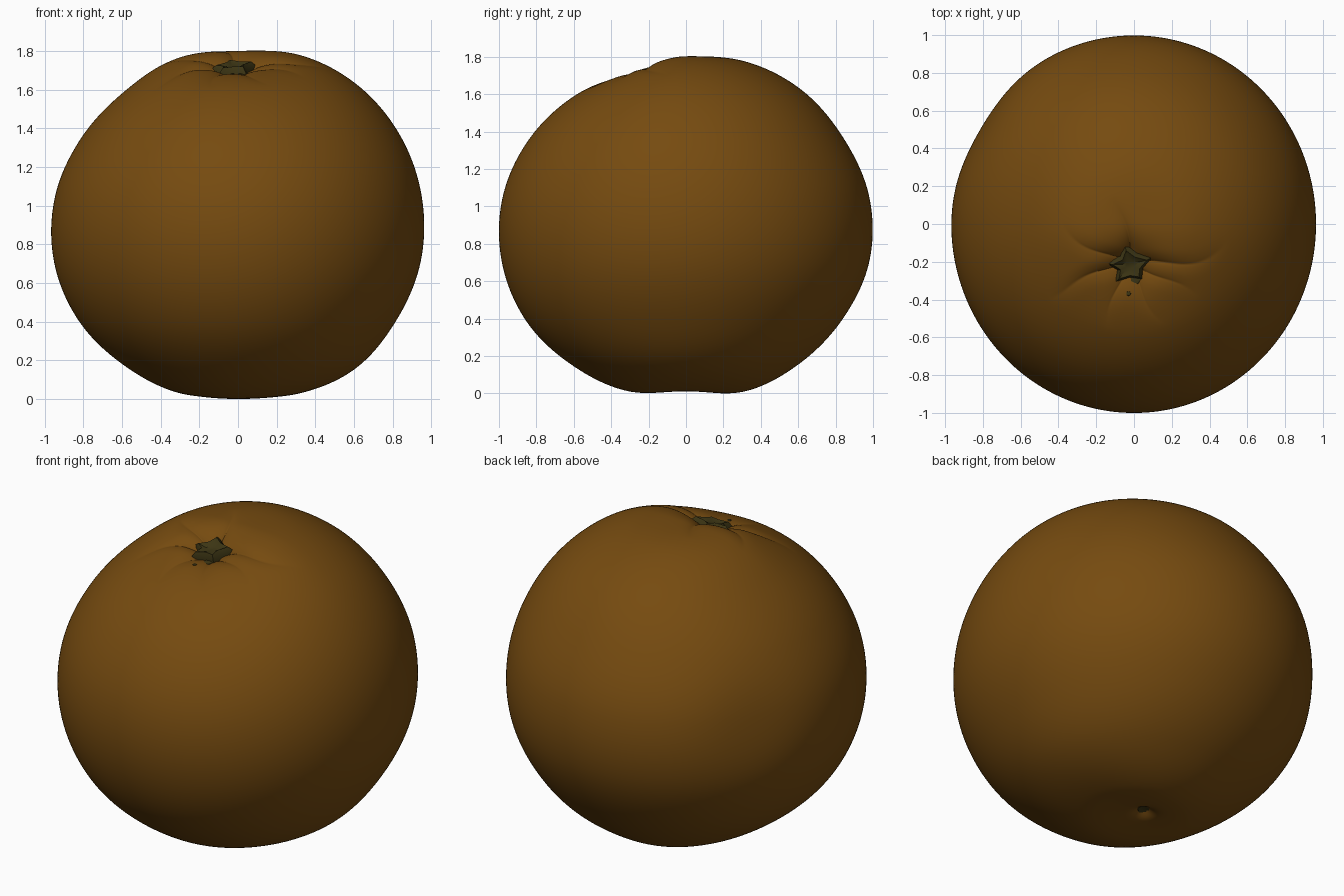
import bpy, bmesh, math, random
from mathutils import Vector, Euler

if "Cube" in bpy.data.objects:
    bpy.data.objects.remove(bpy.data.objects["Cube"], do_unlink=True)
random.seed(4)


def make_material(name, rgb):
    mat = bpy.data.materials.new(name)
    mat.use_nodes = True
    mat.diffuse_color = (*rgb, 1)
    bsdf = mat.node_tree.nodes["Principled BSDF"]
    bsdf.inputs["Base Color"].default_value = (*rgb, 1)
    bsdf.inputs["Roughness"].default_value = 0.8
    return mat


peel = make_material("orange peel", (0.18, 0.07, 0.005))
stem_green = make_material("dark olive stem", (0.046, 0.036, 0.007))


def add_object(name, bm, mat, angle):
    mesh = bpy.data.meshes.new(name)
    bm.to_mesh(mesh)
    bm.free()
    mesh.materials.append(mat)
    obj = bpy.data.objects.new(name, mesh)
    bpy.context.collection.objects.link(obj)
    bpy.ops.object.select_all(action="DESELECT")
    obj.select_set(True)
    bpy.context.view_layer.objects.active = obj
    bpy.ops.object.shade_smooth_by_angle(angle=math.radians(angle))
    return obj


# Radii from the fruit's middle, every 20 degrees from top to bottom
MIDDLE = Vector((0, 0, 0.88))
RIGHT = [.925, .958, .970, .970, .966, .960, .945, .942, .905, .865]
LEFT = [.925, .940, .925, .940, .963, .967, .950, .918, .900, .865]
BACK = [.925, .952, .968, .973, .995, .995, .965, .940, .922, .865]
FRONT = [.925, .892, .930, .967, .995, 1.00, .985, .948, .920, .865]


def profile(table, t):
    """Smooth interpolation, level at both poles."""
    i = min(int(t), 8)
    f = t - i
    a, b, c = table[abs(i - 1)], table[i], table[i + 1]
    d = table[i + 2] if i < 8 else table[8]
    return b + f * ((c - a) + f * ((2*a - 5*b + 4*c - d) + f * (3*b - a - 3*c + d))) / 2


def bump(distance, width):
    return math.exp(-(distance / width) ** 2)


# Stem axis and the creases that run out from it: (direction, length, depth)
TILT = Euler((math.radians(14.5), math.radians(-1.3), 0)).to_matrix()
CREASES = [(8, .58, .040), (98, .42, .045), (150, .48, .035), (198, .55, .042),
           (248, .42, .028), (298, .42, .028), (332, .45, .032)]
NAVEL = Vector((-0.03, 0.05, -0.86)).normalized()


def fruit_radius(p, u):
    t = math.degrees(math.acos(max(-1, min(1, u.z)))) / 20
    flat = u.x * u.x + u.y * u.y
    w = u.x * u.x / flat if flat > 1e-9 else 0.5
    r = w * profile(RIGHT if u.x > 0 else LEFT, t)
    r += (1 - w) * profile(BACK if u.y > 0 else FRONT, t)
    # flattened shoulder on the back right
    r -= 0.025 * bump((u - Vector((-.84, .53, .1))).length, 0.3)
    # hollow for the stem
    d = math.acos(max(-1, min(1, p.z)))
    r -= 0.05 * bump(d, 0.14)
    # pinched creases
    if 0 < d < 0.7:
        phi = math.atan2(p.y, p.x)
        for angle, length, depth in CREASES:
            off = phi - math.radians(angle) - 0.12 * math.sin(9 * d + angle)
            if math.cos(off) > 0 and d < length:
                side = abs(d * math.sin(off))
                fade = min(1, d / 0.1) * (1 - d / length) ** 1.3
                r -= depth * fade * (0.5 * math.exp(-side / .014) + 0.5 * bump(side, .05))
    # navel underneath
    return r - 0.04 * bump((u - NAVEL).length, 0.06)


# Fruit body, with its poles on the stem axis
bm = bmesh.new()
bmesh.ops.create_uvsphere(bm, u_segments=288, v_segments=200, radius=1)
for v in bm.verts:
    p = v.co.normalized()
    u = TILT @ p
    v.co = MIDDLE + u * fruit_radius(p, u)
lowest = min(v.co.z for v in bm.verts)
for v in bm.verts:
    v.co.z -= lowest
add_object("fruit_body", bm, peel, 60)


def surface(u):
    u = u.normalized()
    point = MIDDLE + u * fruit_radius(TILT.transposed() @ u, u)
    point.z -= lowest
    return point


def add_star(name, axis, points, inner, height):
    """Dried star-shaped button: points are (direction, radius) pairs."""
    rot = axis.to_track_quat("Z", "Y").to_matrix()
    base = surface(axis)
    outline = []
    for i, (angle, radius) in enumerate(points):
        following = points[(i + 1) % len(points)][0]
        gap = (following - angle) % 360
        outline += [(angle, radius), (angle + gap / 2, inner * random.uniform(.9, 1.15))]
    # sunken foot, rim, raised shoulder and dished centre
    levels = [(1.0, -0.04), (1.0, 0.3 * height), (0.75, height), (0.35, 0.65 * height)]
    bm = bmesh.new()
    rings = []
    for scale, z in levels:
        ring = []
        for a, r in outline:
            a = math.radians(a)
            lift = random.uniform(-.15, .15) * height if z > 0 else 0
            local = Vector((scale * r * math.cos(a), scale * r * math.sin(a), z + lift))
            ring.append(bm.verts.new(local))
        rings.append(ring)
    n = len(outline)
    for low, high in zip(rings, rings[1:]):
        for i in range(n):
            bm.faces.new((low[i], low[(i + 1) % n], high[(i + 1) % n], high[i]))
    bm.faces.new(rings[-1])
    bm.faces.new(rings[0][::-1])
    for v in bm.verts:
        v.co = base + rot @ v.co
    return add_object(name, bm, stem_green, 35)


# Stem button on top and the small scar below
stem_axis = TILT @ Vector((0, 0, 1))
add_star("stem_button", stem_axis,
         [(25, .125), (110, .115), (182, .125), (235, .125), (312, .10)], .075, .035)
add_star("navel_scar", NAVEL,
         [(20, .06), (95, .05), (160, .06), (230, .05), (300, .055)], .038, .015)

# Loose flecks of stem beside the button
for name, x, y, size in (("stem_fleck", .01, -.30, .035), ("small_fleck", -.03, -.38, .014)):
    bm = bmesh.new()
    bmesh.ops.create_icosphere(bm, subdivisions=1, radius=size)
    spot = surface(Vector((x, y, 0.83)))
    for v in bm.verts:
        v.co.z *= 0.4
        v.co += spot
    add_object(name, bm, stem_green, 35)
